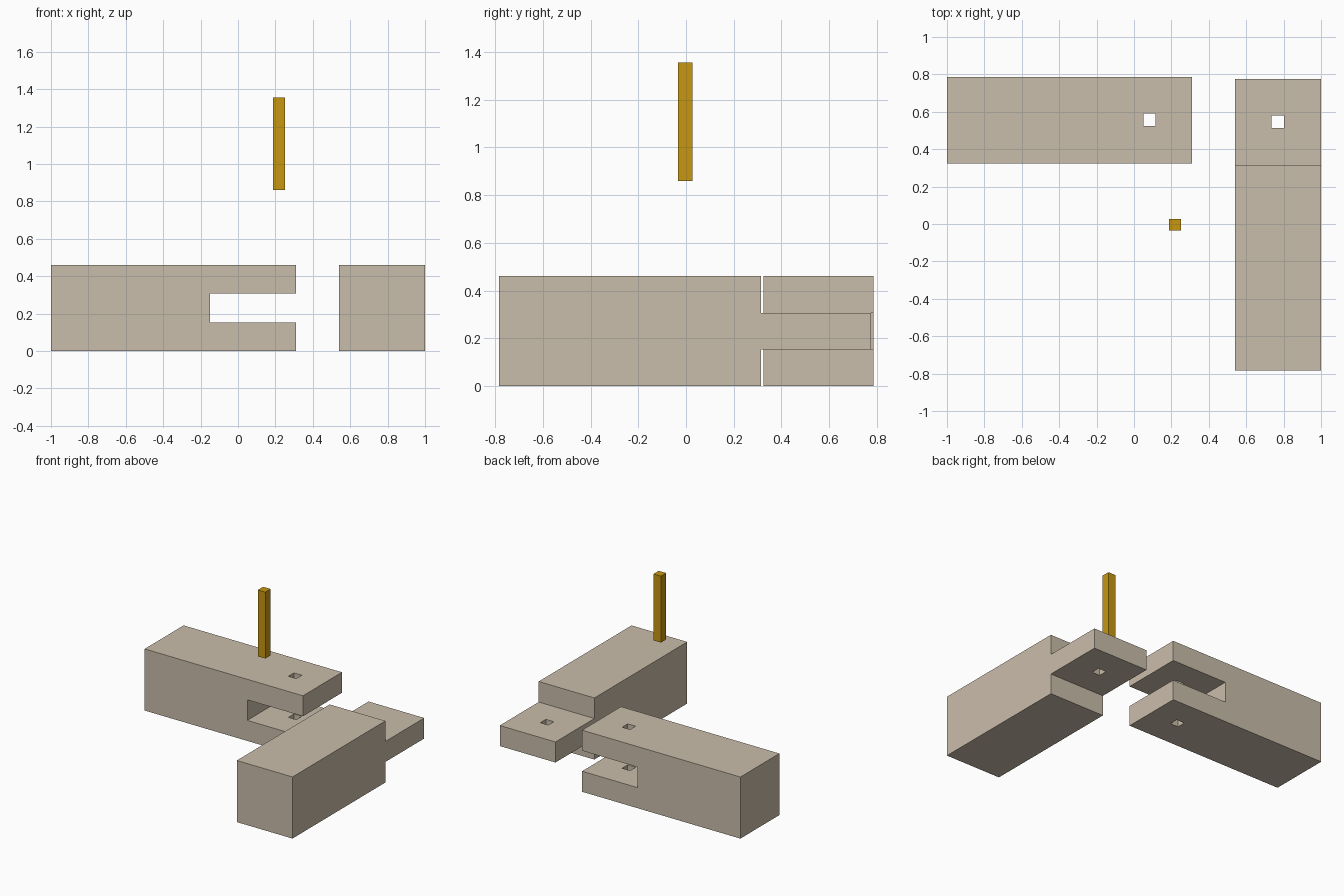
import bpy
import bmesh

default = bpy.data.objects.get("Cube")
if default:
    bpy.data.objects.remove(default, do_unlink=True)


def make_material(name, colour):
    mat = bpy.data.materials.new(name)
    mat.use_nodes = True
    mat.diffuse_color = colour
    for node in mat.node_tree.nodes:
        if node.type == 'BSDF_PRINCIPLED':
            node.inputs["Base Color"].default_value = colour
    return mat


def extrude_profile(name, points, start, depth, axis, mat=None):
    """Extrude a 2D outline along 'x', 'y' or 'z' from start by depth."""
    place = {
        'x': lambda a, b: (start, a, b),
        'y': lambda a, b: (a, start, b),
        'z': lambda a, b: (a, b, start),
    }[axis]
    bm = bmesh.new()
    face = bm.faces.new([bm.verts.new(place(a, b)) for a, b in points])
    result = bmesh.ops.extrude_face_region(bm, geom=[face])
    moved = [g for g in result["geom"] if isinstance(g, bmesh.types.BMVert)]
    bmesh.ops.translate(bm, verts=moved,
                        vec=[depth if axis == a else 0 for a in "xyz"])
    bmesh.ops.recalc_face_normals(bm, faces=bm.faces)
    mesh = bpy.data.meshes.new(name)
    bm.to_mesh(mesh)
    bm.free()
    obj = bpy.data.objects.new(name, mesh)
    bpy.context.collection.objects.link(obj)
    if mat:
        mesh.materials.append(mat)
    return obj


def square(cx, cy, size):
    h = size / 2
    return [(cx - h, cy - h), (cx + h, cy - h), (cx + h, cy + h), (cx - h, cy + h)]


def cut_peg_hole(obj, cx, cy):
    """Cut a square hole right through a beam from top to bottom."""
    cutter = extrude_profile("hole_cutter", square(cx, cy, HOLE), -0.1, HEIGHT + 0.2, 'z')
    cutter.hide_render = True
    mod = obj.modifiers.new("peg_hole", 'BOOLEAN')
    mod.operation = 'DIFFERENCE'
    mod.solver = 'EXACT'
    mod.object = cutter
    bpy.context.view_layer.update()
    graph = bpy.context.evaluated_depsgraph_get()
    mesh = bpy.data.meshes.new_from_object(obj.evaluated_get(graph))
    obj.modifiers.clear()
    obj.data = mesh
    bpy.data.objects.remove(cutter, do_unlink=True)


wood = make_material("pale_wood", (0.59, 0.51, 0.405, 1))
gold = make_material("golden_wood", (0.57, 0.31, 0.006, 1))

HEIGHT = 0.461
LOW, HIGH = HEIGHT / 3, HEIGHT * 2 / 3
HOLE = 0.066

# Beam with an open slot in its end
slotted = extrude_profile("slotted_beam", [
    (-1, 0), (0.311, 0), (0.311, LOW), (-0.15, LOW),
    (-0.15, HIGH), (0.311, HIGH), (0.311, HEIGHT), (-1, HEIGHT),
], 0.324, HEIGHT, 'y', wood)
cut_peg_hole(slotted, 0.083, 0.557)

# Beam with a central tongue that fits the slot
tongued = extrude_profile("tongued_beam", [
    (-0.784, 0), (0.314, 0), (0.314, LOW), (0.774, LOW),
    (0.774, HIGH), (0.314, HIGH), (0.314, HEIGHT), (-0.784, HEIGHT),
], 0.539, HEIGHT, 'x', wood)
cut_peg_hole(tongued, 0.768, 0.546)

# Square peg raised above the joint
extrude_profile("locking_peg", square(0.219, -0.003, 0.062), 0.86, 0.497, 'z', gold)
